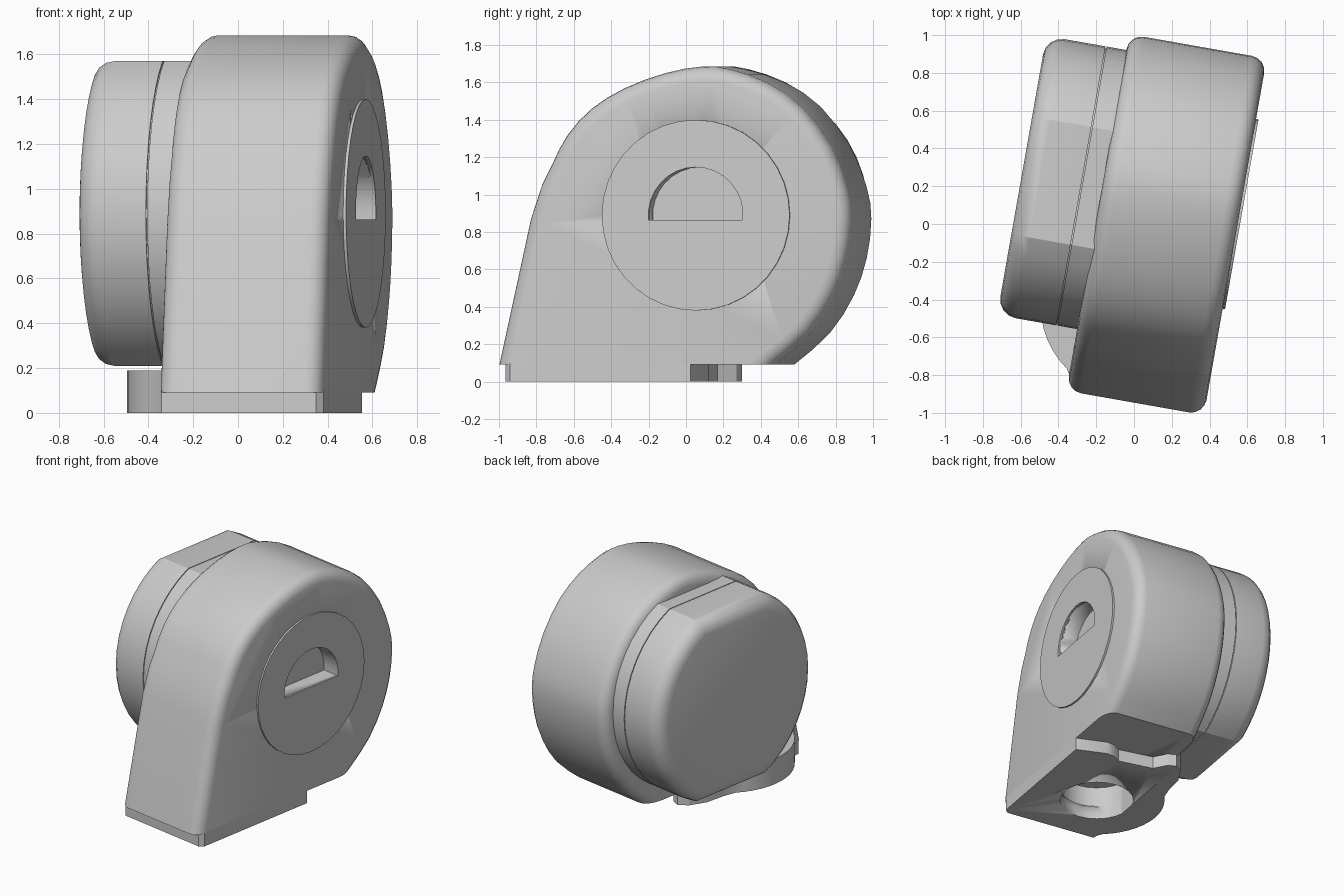
import bpy, bmesh, math
from mathutils import Matrix, Vector

if "Cube" in bpy.data.objects:
    bpy.data.objects.remove(bpy.data.objects["Cube"])

# Local frame: x runs along the fan axis, y along the long side; the whole unit is turned 10 degrees
TURN = Matrix.Rotation(math.radians(-10), 4, 'Z')
AXIS_Y, AXIS_Z = 0.15, 0.89

grey = bpy.data.materials.new("light_grey")
grey.diffuse_color = (0.6, 0.6, 0.6, 1)
grey.use_nodes = True
grey.node_tree.nodes["Principled BSDF"].inputs["Base Color"].default_value = grey.diffuse_color


def prism(name, pts, a, b, axis='X', bevel_ends=(), width=0.0, cut_z=None):
    """Extrude a closed outline from a to b, rounding the rims of the listed ends."""
    place = (lambda p, h: (h, p[0], p[1])) if axis == 'X' else (lambda p, h: (p[0], p[1], h))
    bm = bmesh.new()
    lo = [bm.verts.new(place(p, a)) for p in pts]
    hi = [bm.verts.new(place(p, b)) for p in pts]
    ends = [bm.faces.new(lo), bm.faces.new(hi)]
    n = len(pts)
    for i in range(n):
        j = (i + 1) % n
        bm.faces.new((lo[i], lo[j], hi[j], hi[i]))
    bmesh.ops.recalc_face_normals(bm, faces=bm.faces[:])
    rims = [e for k in bevel_ends for e in ends[k].edges]
    if rims:
        bmesh.ops.bevel(bm, geom=rims, offset=width, segments=4, profile=0.5, affect='EDGES')
    if cut_z is not None:
        geom = bm.verts[:] + bm.edges[:] + bm.faces[:]
        cut = bmesh.ops.bisect_plane(bm, geom=geom, plane_co=(0, 0, cut_z),
                                     plane_no=(0, 0, 1), clear_inner=True)
        edges = [g for g in cut['geom_cut'] if isinstance(g, bmesh.types.BMEdge)]
        bmesh.ops.contextual_create(bm, geom=edges)
    bmesh.ops.recalc_face_normals(bm, faces=bm.faces[:])
    bm.transform(TURN)
    me = bpy.data.meshes.new(name)
    bm.to_mesh(me)
    bm.free()
    me.materials.append(grey)
    ob = bpy.data.objects.new(name, me)
    bpy.context.collection.objects.link(ob)
    bpy.ops.object.select_all(action='DESELECT')
    bpy.context.view_layer.objects.active = ob
    ob.select_set(True)
    bpy.ops.object.shade_smooth_by_angle(angle=math.radians(25))
    return ob


def arc(cx, cy, r, d0, d1, n):
    return [(cx + r * math.cos(math.radians(d0 + (d1 - d0) * i / n)),
             cy + r * math.sin(math.radians(d0 + (d1 - d0) * i / n))) for i in range(n + 1)]


def spline(pts):
    """Catmull-Rom midpoints between outline points; the two end spans stay straight."""
    out = [pts[0]]
    for i in range(1, len(pts) - 2):
        p = [Vector(q) for q in pts[i - 1:i + 3]]
        out += [pts[i], tuple((9 * (p[1] + p[2]) - p[0] - p[3]) / 16)]
    return out + list(pts[-2:])


def cut(ob, cutter):
    m = ob.modifiers.new("cut", 'BOOLEAN')
    m.operation, m.solver, m.object = 'DIFFERENCE', 'EXACT', cutter


# Scroll housing
scroll = spline([(-0.965, -0.06), (-0.76, 0.87), (-0.65, 1.15), (-0.56, 1.32), (-0.43, 1.46),
                 (-0.25, 1.57), (-0.03, 1.65), (0.17, 1.685), (0.32, 1.67), (0.52, 1.60),
                 (0.71, 1.47), (0.87, 1.26), (0.96, 1.04), (0.985, 0.87), (0.96, 0.66),
                 (0.89, 0.46), (0.76, 0.26), (0.565, 0.09), (0.36, -0.06)])
housing = prism("scroll_housing", scroll, -0.2, 0.54, bevel_ends=(0, 1), width=0.08, cut_z=0.092)

# Round inlet plate with a half-open inlet
plate = prism("inlet_plate", arc(AXIS_Y, AXIS_Z, 0.51, 0, 350, 35), 0.53, 0.553)
inlet = prism("inlet_cutter", arc(AXIS_Y, AXIS_Z, 0.257, -6, 186, 16), 0.42, 0.7)

# Motor: round drum with flats on top and bottom
R, FLAT = 0.75, 0.68
a = math.degrees(math.asin(FLAT / R))


def drum(r, flat):
    return (arc(AXIS_Y, AXIS_Z, r, -a, a, 16) + arc(AXIS_Y, AXIS_Z, r, 180 - a, 180 + a, 16))


prism("motor_cap", drum(R, FLAT), -0.63, -0.312, bevel_ends=(0,), width=0.1)
prism("motor_seam", drum(R - 0.01, FLAT), -0.33, -0.28)
prism("motor_collar", drum(R, FLAT), -0.306, -0.18)

# Base flange with its rounded side lobe
OX, OY = 0.055, -0.427
flange = prism("base_flange", [(-0.19, -0.89), (0.51, -0.89), (0.54, -0.86), (0.54, 0.12),
                               (0.32, 0.18), (0.26, 0.17), (0.2, 0.13), (-0.06, 0.16),
                               (-0.13, 0.25), (-0.19, 0.27)], 0, 0.1, axis='Z')
prism("flange_lobe", [(-0.19, 0.27), (-0.25, 0.22), (-0.30, 0.10), (-0.31, -0.05)]
      + arc(OX, OY, 0.475, 144, 235, 12) + [(-0.19, -0.86)], 0, 0.19, axis='Z')

# Outlet opening through the base
outlet = prism("outlet_cutter", arc(OX, OY, 0.257, 0, 345, 23), -0.1, 0.25, axis='Z')
cut(flange, outlet)
cut(housing, outlet)
cut(housing, inlet)
cut(plate, inlet)
for c in (inlet, outlet):
    c.hide_render = True
    c.display_type = 'WIRE'
